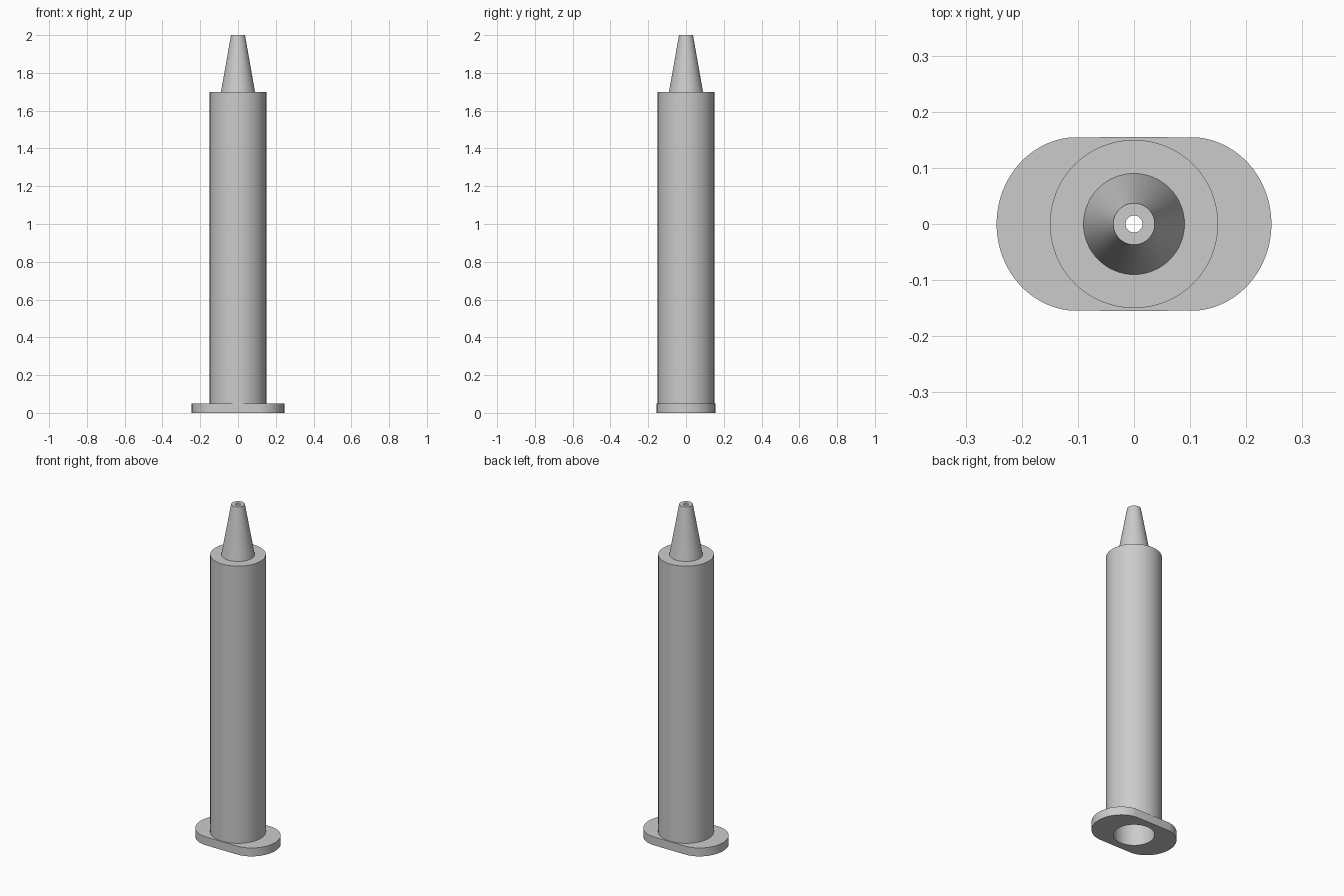
import bpy, bmesh
from math import cos, sin, pi, radians

SIDES = 64
BORE, BARREL, CHANNEL = 0.11, 0.15, 0.015
FLANGE_TOP, BORE_TOP, SHOULDER = 0.05, 1.65, 1.7

cube = bpy.data.objects.get("Cube")
if cube:
    bpy.data.objects.remove(cube, do_unlink=True)

# One grey plastic
grey = bpy.data.materials.new("grey_plastic")
grey.use_nodes = True
colour = (0.6, 0.6, 0.6, 1)
grey.diffuse_color = colour
grey.node_tree.nodes["Principled BSDF"].inputs["Base Color"].default_value = colour


def ring(z, rx, ry=None, stretch=0):
    """Ellipse whose two halves are pulled apart along x by stretch."""
    ry = ry or rx
    points = []
    for i in range(SIDES):
        c, s = cos(2 * pi * i / SIDES), sin(2 * pi * i / SIDES)
        side = 0 if abs(c) < 1e-6 else (1 if c > 0 else -1)
        points.append((rx * c + side * stretch, ry * s, z))
    return points


def loft(name, rings):
    """Join successive rings with quads: upwards faces out, downwards faces in."""
    bm = bmesh.new()
    loops = [[bm.verts.new(p) for p in r] for r in rings]
    for a, b in zip(loops, loops[1:]):
        for i in range(SIDES):
            j = (i + 1) % SIDES
            bm.faces.new((a[i], a[j], b[j], b[i]))
    mesh = bpy.data.meshes.new(name)
    bm.to_mesh(mesh)
    bm.free()
    mesh.materials.append(grey)
    obj = bpy.data.objects.new(name, mesh)
    bpy.context.collection.objects.link(obj)
    bpy.ops.object.select_all(action="DESELECT")
    obj.select_set(True)
    bpy.context.view_layer.objects.active = obj
    bpy.ops.object.shade_smooth_by_angle(angle=radians(30))
    return obj


# Finger flange with the open end of the bore
loft("finger_flange", [
    ring(FLANGE_TOP, BORE),
    ring(0, BORE),
    ring(0, 0.145, 0.155, 0.1),
    ring(FLANGE_TOP, 0.145, 0.155, 0.1),
    ring(FLANGE_TOP, BARREL),
])

# Outer barrel wall and shoulder
loft("barrel", [
    ring(FLANGE_TOP, BARREL),
    ring(SHOULDER, BARREL),
    ring(SHOULDER, 0.09),
])

# Inner wall and its end
loft("barrel_bore", [
    ring(BORE_TOP, CHANNEL),
    ring(BORE_TOP, BORE),
    ring(FLANGE_TOP, BORE),
])

# Tapered nozzle with a through channel
loft("nozzle", [
    ring(SHOULDER, 0.09),
    ring(2, 0.037),
    ring(2, CHANNEL),
    ring(BORE_TOP, CHANNEL),
])
